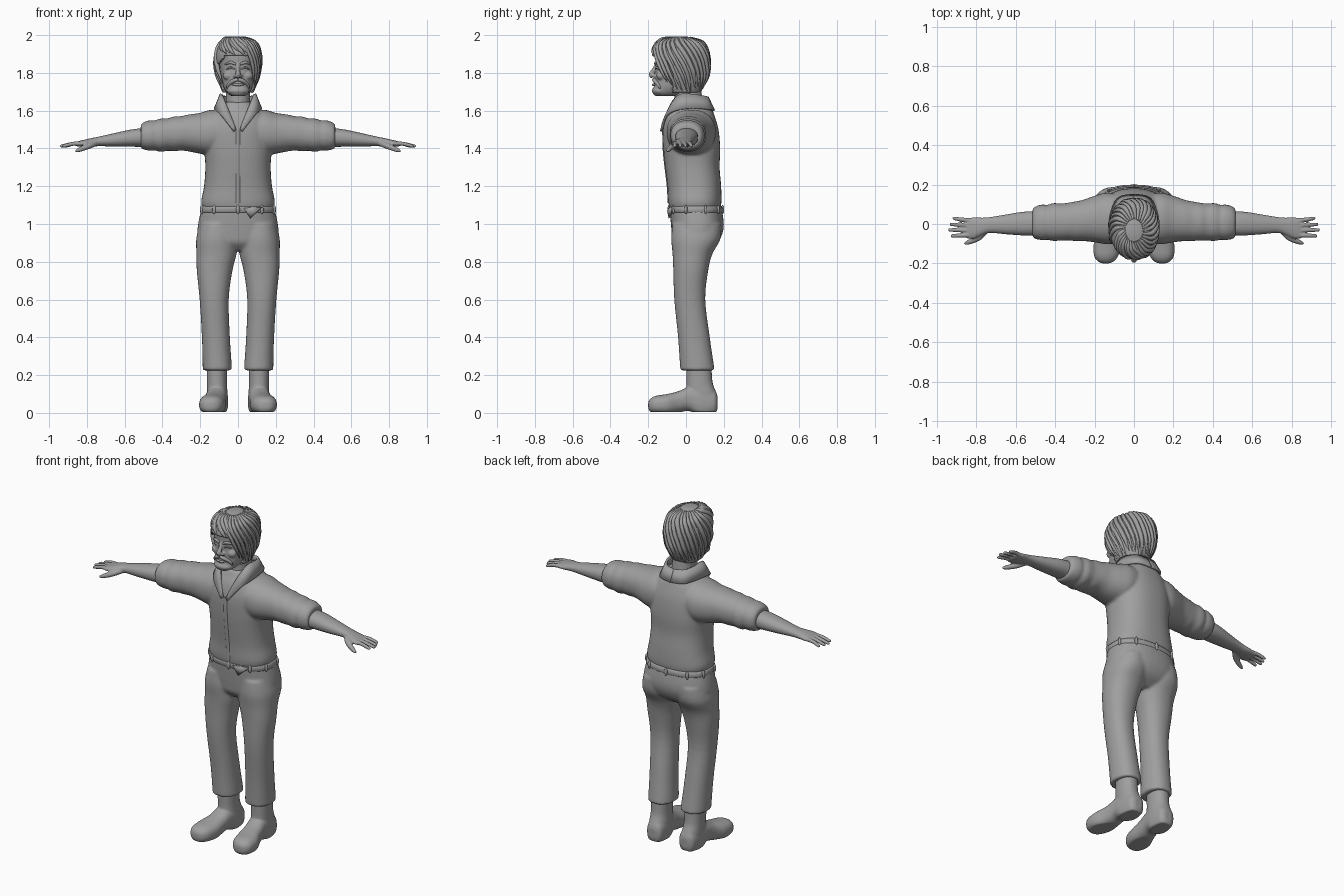
import bpy, bmesh, math, random
from mathutils import Vector

random.seed(4)
if "Cube" in bpy.data.objects:
    bpy.data.objects.remove(bpy.data.objects["Cube"])

GREY = (0.35, 0.35, 0.35, 1)
clay = bpy.data.materials.new("plain grey")
clay.use_nodes = True
clay.diffuse_color = GREY
clay.node_tree.nodes["Principled BSDF"].inputs["Base Color"].default_value = GREY


def select(objs):
    bpy.ops.object.select_all(action='DESELECT')
    for o in objs:
        o.select_set(True)
    bpy.context.view_layer.objects.active = objs[0]


def finish(bm, name, angle=50):
    """Turn a bmesh into a smooth shaded object."""
    bmesh.ops.recalc_face_normals(bm, faces=bm.faces)
    mesh = bpy.data.meshes.new(name)
    bm.to_mesh(mesh)
    bm.free()
    mesh.materials.append(clay)
    obj = bpy.data.objects.new(name, mesh)
    bpy.context.collection.objects.link(obj)
    select([obj])
    bpy.ops.object.shade_smooth_by_angle(angle=math.radians(angle))
    return obj


def spline(rows, steps):
    """Catmull-Rom interpolation of rows of numbers."""
    out = []
    last = len(rows) - 1
    for i in range(last):
        a, b, c, d = (rows[max(0, min(last, i + k))] for k in (-1, 0, 1, 2))
        for s in range(steps):
            t = s / steps
            out.append([0.5 * (2 * q + (r - p) * t + (2 * p - 5 * q + 4 * r - w) * t ** 2
                               + (3 * q - p - 3 * r + w) * t ** 3)
                        for p, q, r, w in zip(a, b, c, d)])
    return out + [list(rows[-1])]


def oval(row, t, power):
    """Point on a superellipse ring, as (u, v)."""
    _, u, ru, v, rv = row
    c, s = math.cos(t), math.sin(t)
    return (u + ru * math.copysign(abs(c) ** (2 / power), c),
            v + rv * math.copysign(abs(s) ** (2 / power), s))


def loft(name, rows, axis='z', side=1, power=2.2, steps=4, sides=40, floor=None, keep=None):
    """Skin rings of (position, centre u, radius u, centre v, radius v) along an axis."""
    bm = bmesh.new()
    rings = []
    for row in spline(rows, steps):
        ring = []
        for k in range(sides):
            u, v = oval(row, math.tau * k / sides, power)
            p = {'z': (u, v, row[0]), 'x': (row[0], u, v), 'y': (u, row[0], v)}[axis]
            z = p[2] if floor is None else max(floor, p[2])
            ring.append(bm.verts.new((p[0] * side, p[1], z)))
        rings.append(ring)
    for a, b in zip(rings, rings[1:]):
        for k in range(sides):
            j = (k + 1) % sides
            bm.faces.new((a[k], a[j], b[j], b[k]))
    bm.faces.new(rings[0])
    bm.faces.new(rings[-1])
    if keep:
        bad = [f for f in bm.faces if not keep(f.calc_center_median())]
        bmesh.ops.delete(bm, geom=bad, context='FACES')
    return finish(bm, name)


def body(rows):
    """Rows of (z, half width, front y, back y) as centred rings."""
    return [(z, 0, w, (f + b) / 2, (b - f) / 2) for z, w, f, b in rows]


def tube(name, points, radii, side=1, flat=1.0, sides=10):
    """Rounded tapering tube through points, squashed in z by flat."""
    rows = spline([(*p, r) for p, r in zip(points, radii)], 5)
    bm = bmesh.new()
    rings = []
    for i, (x, y, z, r) in enumerate(rows):
        d = Vector(rows[min(i + 1, len(rows) - 1)][:3]) - Vector(rows[max(i - 1, 0)][:3])
        d.normalize()
        a = d.cross(Vector((0, 0, 1)))
        a = a.normalized() if a.length > 0.05 else Vector((1, 0, 0))
        b = a.cross(d).normalized()
        ring = []
        for k in range(sides):
            t = math.tau * k / sides
            p = Vector((x, y, z)) + max(r, 0.0005) * (a * math.cos(t) + b * math.sin(t) * flat)
            ring.append(bm.verts.new((p.x * side, p.y, p.z)))
        rings.append(ring)
    for a, b in zip(rings, rings[1:]):
        for k in range(sides):
            j = (k + 1) % sides
            bm.faces.new((a[k], a[j], b[j], b[k]))
    bm.faces.new(rings[0])
    bm.faces.new(rings[-1])
    return finish(bm, name, 70)


def ball(name, at, size):
    bm = bmesh.new()
    bmesh.ops.create_uvsphere(bm, u_segments=20, v_segments=12, radius=1)
    for v in bm.verts:
        v.co = Vector(at) + Vector(c * s for c, s in zip(v.co, size))
    return finish(bm, name)


def fuse(name, objs, voxel=0.008, smooth=4):
    """Merge overlapping parts into one continuous skin."""
    select(objs)
    if len(objs) > 1:
        bpy.ops.object.join()
    obj = bpy.context.object
    obj.name = name
    mod = obj.modifiers.new("skin", 'REMESH')
    mod.mode, mod.voxel_size, mod.use_smooth_shade = 'VOXEL', voxel, True
    mod = obj.modifiers.new("soften", 'SMOOTH')
    mod.factor, mod.iterations = 0.5, smooth
    bpy.ops.object.convert(target='MESH')
    return obj


# Shirt: torso and puffed sleeves in one skin
parts = [loft("torso", body([
    (1.08, .187, -.087, .182), (1.12, .195, -.094, .188), (1.2, .18, -.098, .186),
    (1.3, .173, -.11, .178), (1.4, .178, -.12, .181), (1.5, .175, -.122, .172),
    (1.57, .15, -.107, .152), (1.61, .11, -.087, .136), (1.645, .082, -.07, .11)]), power=2.4)]
for s in (-1, 1):
    parts.append(loft("sleeve", [
        (.06, .025, .125, 1.5, .1), (.14, .028, .13, 1.485, .12), (.2, .025, .118, 1.48, .108),
        (.26, .018, .104, 1.482, .098), (.3, .014, .1, 1.48, .091), (.34, .012, .095, 1.477, .092),
        (.37, .01, .094, 1.474, .086), (.41, .01, .096, 1.47, .088), (.44, .008, .088, 1.469, .079),
        (.455, .008, .091, 1.469, .081), (.48, .008, .088, 1.468, .078), (.505, .006, .08, 1.466, .07),
        (.515, .006, .068, 1.465, .06)], 'x', s))
fuse("shirt", parts)

# Shirt placket and collar
loft("shirt_placket", [(1.11, .0, .012, -.091, .006), (1.2, 0, .012, -.096, .006),
                       (1.3, 0, .012, -.108, .006), (1.4, 0, .012, -.118, .006),
                       (1.5, 0, .012, -.12, .006)], sides=12)
top = [(0, .115, 1.67), (.06, .1, 1.675), (.088, .04, 1.685), (.085, -.03, 1.685),
       (.06, -.08, 1.63), (.01, -.127, 1.5)]
low = [(0, .148, 1.6), (.08, .13, 1.605), (.118, .04, 1.612), (.118, -.05, 1.602),
       (.085, -.107, 1.57), (.022, -.132, 1.49)]
for s, name in ((-1, "right_collar"), (1, "left_collar")):
    bm = bmesh.new()
    pairs = [[bm.verts.new((p[0] * s, p[1], p[2])) for p in pair]
             for pair in zip(spline(top, 4), spline(low, 4))]
    for a, b in zip(pairs, pairs[1:]):
        bm.faces.new((a[0], a[1], b[1], b[0]))
    mod = finish(bm, name).modifiers.new("thickness", 'SOLIDIFY')
    mod.thickness, mod.offset = 0.012, 0

# Trousers: hips and legs in one skin
parts = [loft("hips", body([
    (.86, .13, -.03, .11), (.9, .19, -.066, .165), (.95, .214, -.075, .193),
    (1.0, .211, -.08, .2), (1.06, .199, -.085, .193), (1.09, .192, -.087, .186)]), power=2.3)]
for s in (-1, 1):
    parts.append(loft("leg", [
        (.225, .11, .078, .06, .092), (.25, .11, .077, .058, .09), (.4, .117, .074, .042, .084),
        (.6, .126, .077, .02, .082), (.75, .124, .094, .025, .092), (.84, .114, .106, .034, .105),
        (.92, .111, .11, .052, .13), (1.0, .103, .1, .058, .13)], s and 'z', s))
fuse("trousers", parts, smooth=5)

# Belt band, belt loops and loose belt end
loft("belt", body([(1.06, .194, -.083, .187), (1.065, .2, -.089, .194),
                   (1.09, .197, -.091, .192), (1.095, .19, -.085, .186)]), power=2.35, steps=2)
for k in range(10):
    t = math.tau * (k + .5) / 10
    u, v = oval((0, 0, .199, .052, .142), t, 2.35)
    ball("belt_loop", (u, v, 1.077), (.01, .008, .024))
bm = bmesh.new()
tip = [bm.verts.new(p) for p in ((.03, -.094, 1.085), (.13, -.084, 1.09), (.085, -.1, 1.07), (.065, -.092, 1.03))]
for f in ((0, 1, 2), (1, 3, 2), (3, 0, 2)):
    bm.faces.new([tip[i] for i in f])
finish(bm, "belt_end").modifiers.new("thickness", 'SOLIDIFY').thickness = 0.012

for s, side in ((-1, "right"), (1, "left")):
    # Boots
    foot = loft("foot", [
        (.168, .108, .022, .055, .03), (.15, .108, .048, .055, .065), (.08, .11, .058, .06, .09),
        (.02, .114, .056, .075, .066), (-.04, .122, .06, .058, .057), (-.1, .134, .07, .045, .055),
        (-.16, .141, .062, .043, .047), (-.19, .143, .04, .04, .034), (-.2, .143, .015, .04, .015)],
        'y', s, 2.4, floor=0.004)
    shaft = loft("shaft", [(.05, .11, .053, .09, .068), (.1, .11, .055, .082, .08),
                           (.16, .112, .053, .072, .069), (.25, .112, .054, .068, .067)], side=s)
    fuse(side + "_boot", [foot, shaft], 0.006)

    # Forearm, palm, fingers and thumb
    arm = [loft("forearm", [
        (.46, .004, .062, 1.46, .052), (.56, .002, .06, 1.455, .046), (.65, -.002, .05, 1.446, .036),
        (.73, -.005, .04, 1.438, .026), (.77, -.012, .044, 1.433, .023), (.81, -.02, .053, 1.428, .019),
        (.845, -.022, .051, 1.424, .014), (.86, -.022, .04, 1.422, .008)], 'x', s)]
    for y, tip_y, tip_x in ((.016, .028, .92), (-.008, -.002, .935), (-.033, -.03, .942), (-.056, -.06, .93)):
        arm.append(tube("finger", [(.82, y, 1.426), (.87, (y + tip_y) / 2, 1.425), (tip_x - .01, tip_y, 1.413),
                                   (tip_x, tip_y, 1.411)], (.013, .011, .009, .004), s))
    arm.append(tube("thumb", [(.75, -.03, 1.43), (.79, -.07, 1.413), (.84, -.093, 1.393), (.862, -.099, 1.385)],
                    (.016, .016, .012, .005), s))
    fuse(side + "_arm", arm, 0.004, 3)

# Neck and head
loft("neck", body([(1.56, .075, -.085, .1), (1.62, .066, -.062, .09), (1.72, .064, -.06, .08)]))
skull = loft("skull", body([
    (1.678, .035, -.162, -.06), (1.69, .055, -.174, -.01), (1.72, .074, -.172, .05),
    (1.76, .085, -.163, .08), (1.8, .093, -.161, .1), (1.85, .098, -.16, .105),
    (1.9, .097, -.16, .1), (1.95, .08, -.14, .08), (1.98, .04, -.08, .04)]), power=2.35)
face = [skull, tube("nose", [(0, -.156, 1.845), (0, -.172, 1.815), (0, -.185, 1.79), (0, -.176, 1.778)],
                    (.009, .011, .014, .01))]
face.append(ball("beard", (0, -.135, 1.705), (.06, .046, .027)))
for s in (-1, 1):
    face.append(ball("nostril", (.015 * s, -.168, 1.784), (.01, .014, .01)))
    face.append(ball("cheek", (.05 * s, -.132, 1.785), (.03, .025, .025)))
fuse("head", face, 0.005, 3)
for s, side in ((-1, "right"), (1, "left")):
    ball(side + "_eye", (.037 * s, -.141, 1.82), (.017, .013, .01))
    tube(side + "_eyelid", [(.016, -.158, 1.818), (.037, -.156, 1.829), (.06, -.143, 1.819)], (.003, .005, .003), s)
    tube(side + "_eyebrow", [(.012, -.162, 1.845), (.04, -.158, 1.855), (.07, -.138, 1.843)], (.006, .008, .003), s)
    tube(side + "_moustache", [(0, -.172, 1.765), (.025, -.166, 1.758), (.052, -.145, 1.735), (.058, -.138, 1.715)],
         (.008, .011, .009, .003), s)
    tube(side + "_lip", [(0, -.173, 1.737), (.018, -.169, 1.738), (.034, -.158, 1.738)], (.007, .006, .002), s)

# Hair cap, open over the face
HAIR = body([(1.69, .078, -.1, .07), (1.72, .09, -.13, .09), (1.78, .108, -.16, .114),
             (1.85, .119, -.172, .121), (1.9, .117, -.178, .117), (1.95, .098, -.158, .092),
             (1.98, .066, -.118, .05), (1.993, .025, -.06, 0)])
cap = loft("hair_cap", HAIR, steps=6, sides=64,
           keep=lambda c: c.z > 1.695 and (c.y > -.07 or c.z > 1.895 - 1.3 * max(0, abs(c.x) - .07)))
cap.modifiers.new("thickness", 'SOLIDIFY').thickness = 0.012

# Hair locks swept round from the crown
CURVE = spline(HAIR, 10)
for k in range(30):
    t = math.tau * k / 30
    front = -math.sin(t)
    end = 1.895 if front > .72 else 1.73 if front > .3 else 1.7
    end += random.uniform(-.008, .02)
    pts = []
    for i in range(6):
        z = 1.988 + (end - 1.988) * (i / 5) ** 1.4
        row = min(CURVE, key=lambda r: abs(r[0] - z))
        pts.append((*oval(row, t - .9 * (1 - i / 5), 2.2), z))
    r = random.uniform(.009, .014)
    tube("hair_lock", pts, (.004, r, r, r, r * .9, .002), sides=8)
